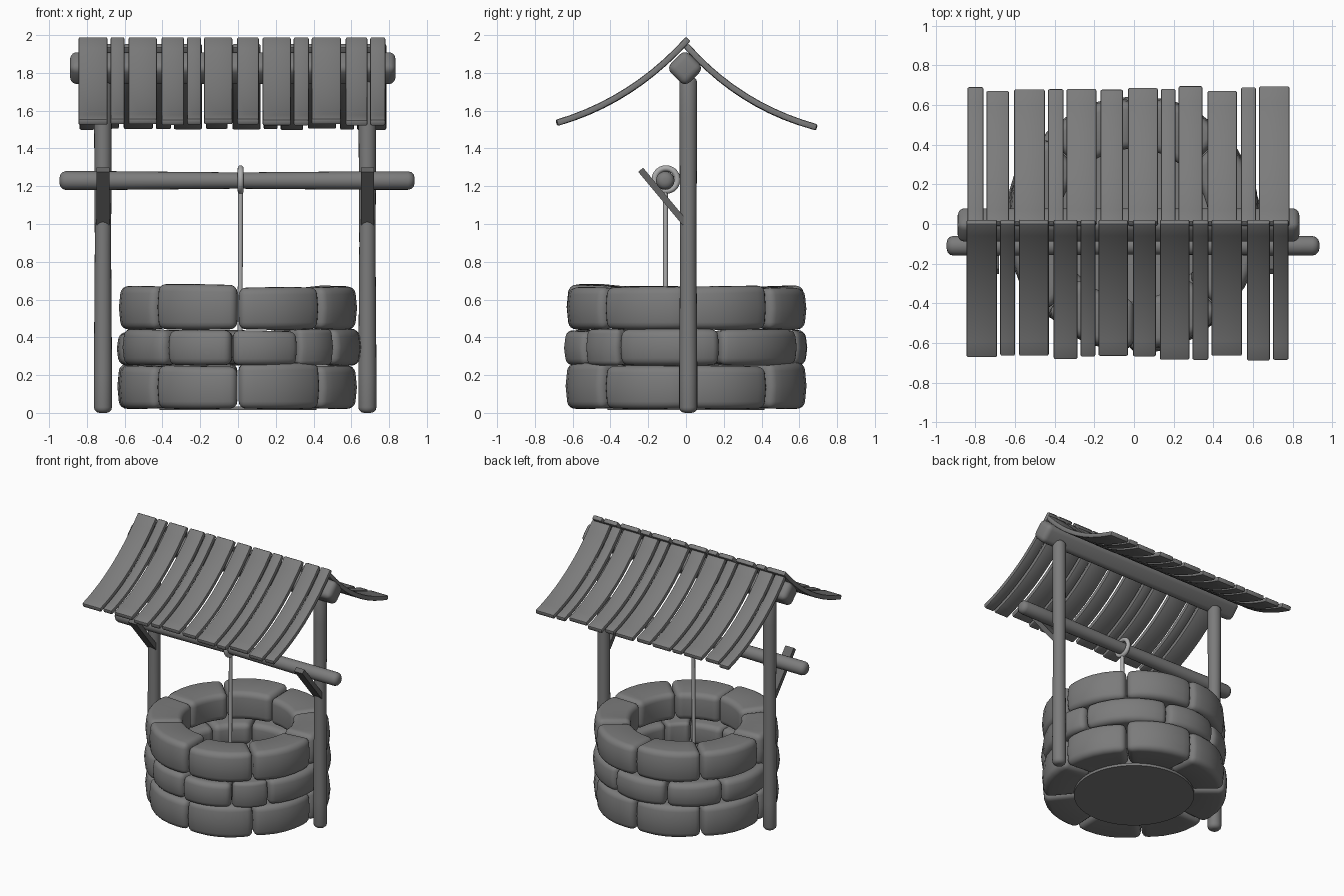
import bpy, bmesh, math, random
from mathutils import Vector

random.seed(4)
cube = bpy.data.objects.get("Cube")
if cube:
    bpy.data.objects.remove(cube, do_unlink=True)


def material(name, value):
    mat = bpy.data.materials.new(name)
    mat.use_nodes = True
    colour = (value, value, value, 1)
    mat.diffuse_color = colour
    mat.node_tree.nodes["Principled BSDF"].inputs["Base Color"].default_value = colour
    return mat


GREY = material("weathered grey", 0.2)
DARK = material("dark grey", 0.13)
PALE = material("pale rope grey", 0.42)


def finish(bm, name, mat, bevel=0.0, segments=3):
    """Round the sharp edges, then turn the bmesh into a smooth shaded object."""
    bmesh.ops.recalc_face_normals(bm, faces=bm.faces)
    if bevel:
        sharp = [e for e in bm.edges if e.calc_face_angle(0) > math.radians(40)]
        bmesh.ops.bevel(bm, geom=sharp, offset=bevel, segments=segments,
                        profile=0.5, affect='EDGES', clamp_overlap=True)
    mesh = bpy.data.meshes.new(name)
    bm.to_mesh(mesh)
    bm.free()
    mesh.materials.append(mat)
    obj = bpy.data.objects.new(name, mesh)
    bpy.context.collection.objects.link(obj)
    bpy.ops.object.select_all(action='DESELECT')
    obj.select_set(True)
    bpy.context.view_layer.objects.active = obj
    bpy.ops.object.shade_smooth_by_angle(angle=math.radians(40))
    return obj


def loft(bm, loops):
    """Skin a row of closed loops and cap both ends."""
    rings = [[bm.verts.new(p) for p in loop] for loop in loops]
    for a, b in zip(rings, rings[1:]):
        for i in range(len(a)):
            j = (i + 1) % len(a)
            bm.faces.new((a[i], a[j], b[j], b[i]))
    bm.faces.new(rings[0])
    bm.faces.new(rings[-1])


def pole(name, start, end, r_start, r_mid, r_end, mat, sides=20, bevel=0.03):
    """Round pole with three radii along its length and softened ends."""
    start, end = Vector(start), Vector(end)
    turn = (end - start).to_track_quat('Z', 'Y')
    loops = []
    for t, r in ((0, r_start), (0.12, r_start), (0.5, r_mid), (0.88, r_end), (1, r_end)):
        centre = start.lerp(end, t)
        loops.append([centre + turn @ Vector((r * math.cos(a), r * math.sin(a), 0))
                      for a in (math.tau * k / sides for k in range(sides))])
    bm = bmesh.new()
    loft(bm, loops)
    return finish(bm, name, mat, bevel)


# Stone wall
def stone(name, a0, a1, z0, z1, outer=0.65, inner=0.38, steps=6):
    gap = 0.006
    a0, a1 = a0 + gap, a1 - gap
    lean = random.uniform(-0.012, 0.012)
    push = random.uniform(-0.012, 0.004)
    loops = []
    for k in range(steps + 1):
        t = k / steps
        a = a0 + (a1 - a0) * t
        bulge = 0.018 * math.sin(math.pi * t)
        r = outer + push - 0.016 + bulge
        tilt = lean * (t - 0.5)
        section = ((inner, z0 + 0.015), (r - 0.012, z0), (r, (z0 + z1) / 2),
                   (r - 0.012, z1 + tilt), (inner, z1 - 0.012 - tilt))
        loops.append([(p * math.cos(a), p * math.sin(a), z) for p, z in section])
    bm = bmesh.new()
    loft(bm, loops)
    return finish(bm, name, GREY, 0.04, 4)


eighths = [-180 + 45 * k for k in range(8)]
uneven = [-168, -128, -93, -59, -35, 17, 72, 112, 150]
courses = (("lower", eighths, 0.02, 0.255), ("middle", uneven, 0.25, 0.435),
           ("upper", eighths, 0.44, 0.67))
for course, cuts, z0, z1 in courses:
    for k, cut in enumerate(cuts):
        nxt = cuts[k + 1] if k + 1 < len(cuts) else cuts[0] + 360
        top = z1 + random.uniform(-0.008, 0.012)
        stone(f"{course}_stone_{k + 1}", math.radians(cut), math.radians(nxt), z0, top)

# Well floor
bm = bmesh.new()
bmesh.ops.create_cone(bm, cap_ends=True, segments=48, radius1=0.415, radius2=0.415, depth=0.02)
bmesh.ops.translate(bm, verts=bm.verts, vec=(0, 0, 0.025))
finish(bm, "well_floor", GREY)

# Posts and their slanted rod brackets
for side, x in (("right", -0.715), ("left", 0.685)):
    pole(f"{side}_post", (x, 0.012, 0), (x, 0.012, 1.78), 0.048, 0.043, 0.047, GREY)
    bm = bmesh.new()
    ends = ((-0.24, 1.287), (-0.005, 1.005))
    along = (Vector(ends[1]) - Vector(ends[0])).normalized()
    across = Vector((-along.y, along.x)) * 0.017
    loops = []
    for e in ends:
        p, q = Vector(e) + across, Vector(e) - across
        loops.append([(x - 0.035, *p), (x + 0.035, *p), (x + 0.035, *q), (x - 0.035, *q)])
    loft(bm, loops)
    finish(bm, f"{side}_bracket", DARK)

# Winding rod, rope loop and rope
pole("winding_rod", (-0.945, -0.11, 1.23), (0.935, -0.11, 1.23), 0.05, 0.043, 0.049, GREY, bevel=0.035)
pole("rope", (0.01, -0.108, 0.3), (0.014, -0.108, 1.18), 0.013, 0.013, 0.013, PALE, 12, 0)
bpy.ops.mesh.primitive_torus_add(location=(0.014, -0.106, 1.235), rotation=(0, math.pi / 2, 0),
                                 major_radius=0.06, minor_radius=0.016,
                                 major_segments=32, minor_segments=12)
ring = bpy.context.object
ring.name = "rope_loop"
ring.data.materials.append(PALE)
bpy.ops.object.shade_smooth_by_angle(angle=math.radians(40))

# Ridge beam, a rounded square bar set on its corner
bm = bmesh.new()
loft(bm, [[(x, -0.005 + 0.1 * math.cos(a), 1.825 + 0.1 * math.sin(a))
           for a in (0, math.pi / 2, math.pi, -math.pi / 2)] for x in (-0.89, 0.835)])
finish(bm, "ridge_beam", GREY, 0.038, 4)


# Curved roof planks
def plank(name, x0, x1, top, bend, foot, steps=10, thick=0.034):
    top, bend, foot = Vector(top), Vector(bend), Vector(foot)
    loops = []
    for k in range(steps + 1):
        t = k / steps
        p = top.lerp(bend, t).lerp(bend.lerp(foot, t), t)
        d = (bend - top).lerp(foot - bend, t).normalized()
        n = Vector((-d.y, d.x)) * thick / 2
        loops.append([(x0, *(p + n)), (x1, *(p + n)), (x1, *(p - n)), (x0, *(p - n))])
    bm = bmesh.new()
    loft(bm, loops)
    return finish(bm, name, GREY, 0.009, 2)


spans = ((-0.845, -0.69), (-0.675, -0.6), (-0.58, -0.43), (-0.405, -0.285),
         (-0.27, -0.195), (-0.18, -0.03), (-0.005, 0.11), (0.13, 0.28),
         (0.295, 0.375), (0.39, 0.545), (0.57, 0.685), (0.7, 0.78))
for k, (x0, x1) in enumerate(spans):
    slip = random.uniform(-0.012, 0.014)
    plank(f"front_roof_plank_{k + 1}", x0, x1, (0.012, 1.98), (-0.28, 1.655),
          (-0.675 + slip, 1.538 + slip * 0.3))
    slip = random.uniform(-0.012, 0.014)
    plank(f"back_roof_plank_{k + 1}", -0.06 - x1, -0.06 - x0, (0, 1.945), (0.28, 1.625),
          (0.68 + slip, 1.515 - slip * 0.3))
